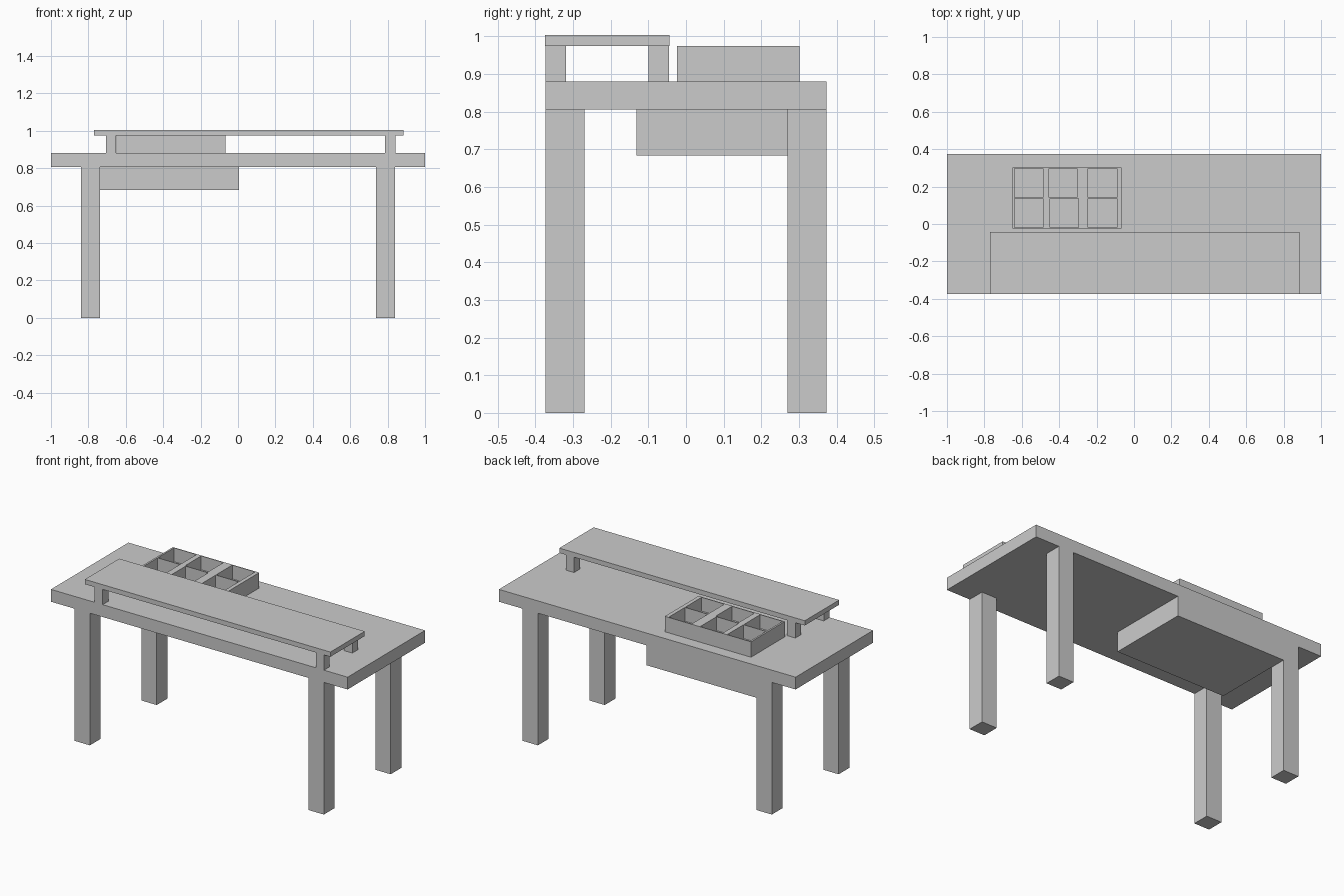
import bpy
import bmesh

if "Cube" in bpy.data.objects:
    bpy.data.objects.remove(bpy.data.objects["Cube"])


def boxes(name, bounds):
    """One object made of axis-aligned boxes given as (x0, x1, y0, y1, z0, z1)."""
    bm = bmesh.new()
    for x0, x1, y0, y1, z0, z1 in bounds:
        for v in bmesh.ops.create_cube(bm, size=1)["verts"]:
            v.co = (x1 if v.co.x > 0 else x0,
                    y1 if v.co.y > 0 else y0,
                    z1 if v.co.z > 0 else z0)
    mesh = bpy.data.meshes.new(name)
    bm.to_mesh(mesh)
    bm.free()
    obj = bpy.data.objects.new(name, mesh)
    bpy.context.collection.objects.link(obj)
    return obj


DEPTH = 0.373      # half depth of the table
UNDER = 0.805      # underside of the tabletop
TOP = 0.88         # upper face of the tabletop
RAISED = 0.974     # underside of the raised shelf

# Tabletop
boxes("tabletop", [(-1, 1, -DEPTH, DEPTH, UNDER, TOP)])

# Four square legs
for side, x in (("left", -0.84), ("right", 0.737)):
    for end, y in (("front", -DEPTH), ("back", DEPTH - 0.103)):
        boxes(f"{end}_{side}_leg", [(x, x + 0.103, y, y + 0.103, 0, UNDER)])

# Drawer box under the top, flush with the back legs
boxes("drawer_box", [(-0.737, 0.005, -0.132, DEPTH, 0.684, UNDER)])

# Raised shelf on four short posts
boxes("raised_shelf", [(-0.77, 0.885, -0.375, -0.044, RAISED, 1.003)])
for side, x in (("left", -0.706), ("right", 0.786)):
    for end, y in (("front", -DEPTH), ("back", -0.1)):
        boxes(f"shelf_{end}_{side}_post", [(x, x + 0.055, y, y + 0.055, TOP, RAISED)])

# Sorting tray: floor, lengthwise walls, then dividers for each row of three cells
X0, X1, Y0, Y1 = -0.649, -0.068, -0.024, 0.301
FLOOR = TOP + 0.01
tray = [(X0, X1, Y0, Y1, TOP, FLOOR)]
rows = [(-0.019, 0.137), (0.142, 0.296)]
cells = [[(-0.638, -0.487), (-0.449, -0.297), (-0.246, -0.092)],
         [(-0.638, -0.487), (-0.455, -0.305), (-0.246, -0.092)]]
for a, b in ((Y0, rows[0][0]), (rows[0][1], rows[1][0]), (rows[1][1], Y1)):
    tray.append((X0, X1, a, b, FLOOR, RAISED))
for (y0, y1), row in zip(rows, cells):
    starts = [X0] + [c[1] for c in row]
    ends = [c[0] for c in row] + [X1]
    tray += [(a, b, y0, y1, FLOOR, RAISED) for a, b in zip(starts, ends)]
boxes("sorting_tray", tray)
